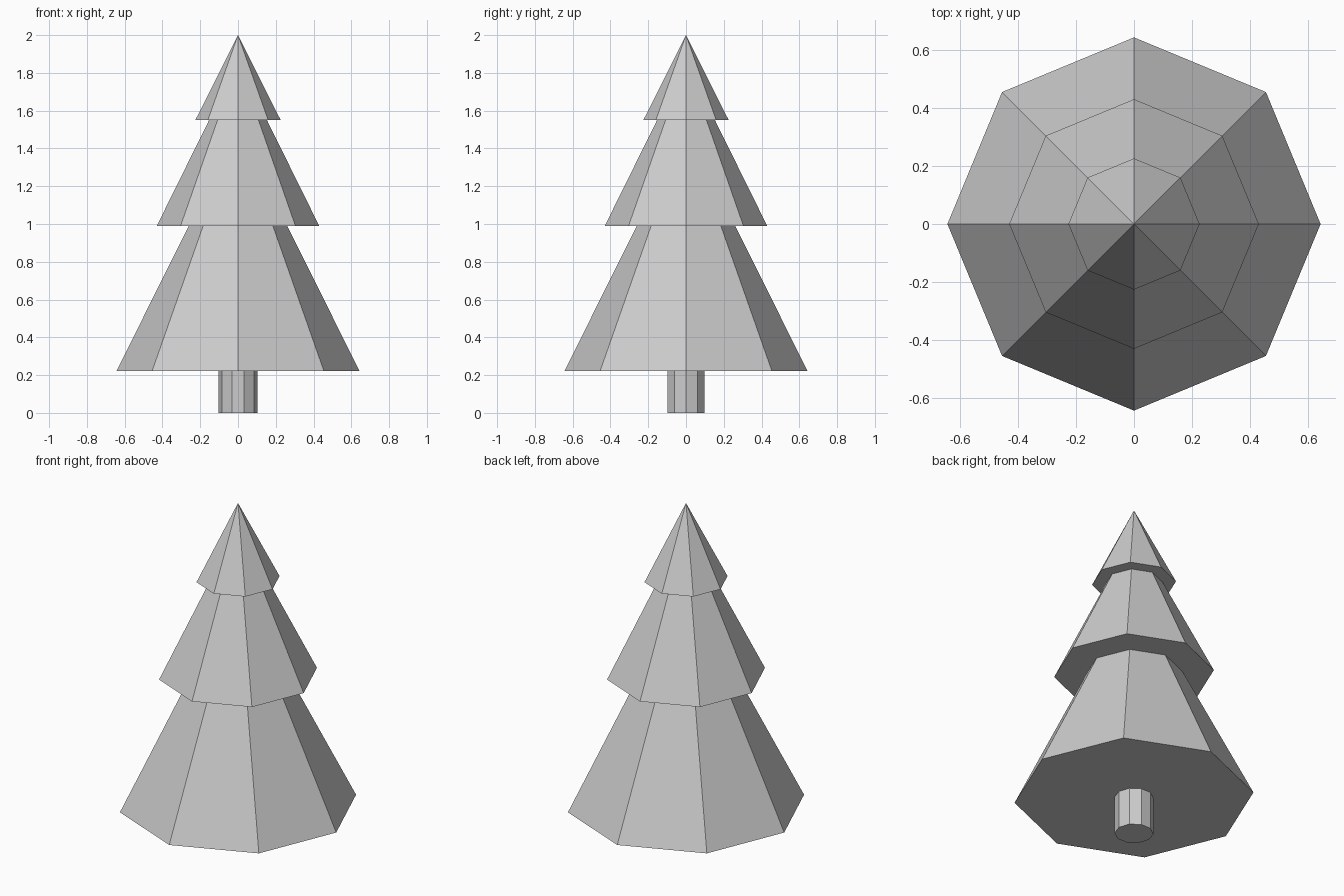
import bpy, bmesh
from math import cos, sin, tau

if "Cube" in bpy.data.objects:
    bpy.data.objects.remove(bpy.data.objects["Cube"])


def ring(bm, sides, radius, z):
    return [bm.verts.new((radius * cos(tau * i / sides), radius * sin(tau * i / sides), z))
            for i in range(sides)]


def solid(name, sides, radius, z0, z1, pointed):
    """Flat-shaded prism or pyramid with its first corner on +x."""
    bm = bmesh.new()
    low = ring(bm, sides, radius, z0)
    bm.faces.new(low[::-1])
    if pointed:
        tip = bm.verts.new((0, 0, z1))
        for i in range(sides):
            bm.faces.new((low[i], low[(i + 1) % sides], tip))
    else:
        high = ring(bm, sides, radius, z1)
        bm.faces.new(high)
        for i in range(sides):
            j = (i + 1) % sides
            bm.faces.new((low[i], low[j], high[j], high[i]))
    mesh = bpy.data.meshes.new(name)
    bm.to_mesh(mesh)
    bm.free()
    obj = bpy.data.objects.new(name, mesh)
    bpy.context.collection.objects.link(obj)
    return obj


# Ten-sided trunk
solid("trunk", 10, 0.104, 0.0, 0.23, False)

# Three overlapping eight-sided foliage tiers: radius, base, tip
for name, radius, base, tip in (("lower_foliage", 0.643, 0.222, 1.515),
                                ("middle_foliage", 0.43, 0.99, 1.86),
                                ("upper_foliage", 0.226, 1.55, 2.0)):
    solid(name, 8, radius, base, tip, True)
